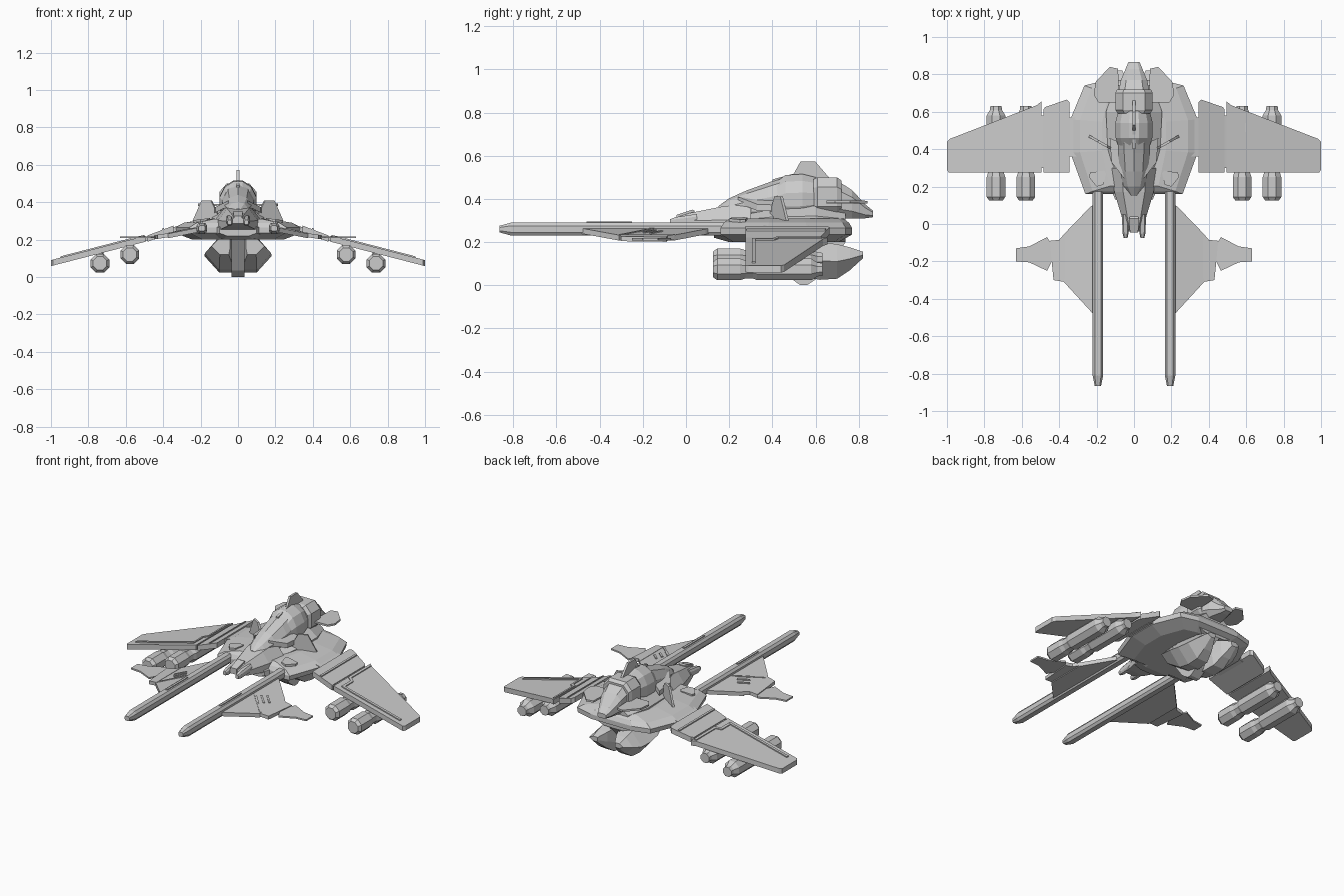
import bpy, bmesh, math


def finish(name, bm, mirror=False):
    bmesh.ops.recalc_face_normals(bm, faces=bm.faces)
    me = bpy.data.meshes.new(name)
    bm.to_mesh(me)
    bm.free()
    ob = bpy.data.objects.new(name, me)
    bpy.context.collection.objects.link(ob)
    if mirror:
        m = ob.modifiers.new("mirror", 'MIRROR')
        m.use_mirror_merge = False
    return ob


def skin(name, rings, mirror=False):
    """Bridge closed rings of points and cap both ends."""
    bm = bmesh.new()
    vs = [[bm.verts.new(p) for p in r] for r in rings]
    n = len(vs[0])
    for a, b in zip(vs, vs[1:]):
        for i in range(n):
            j = (i + 1) % n
            bm.faces.new((a[i], a[j], b[j], b[i]))
    bm.faces.new(vs[0])
    bm.faces.new(vs[-1])
    return finish(name, bm, mirror)


def ngon(n, phase=0.5):
    k = 1 / math.cos(math.pi / n) if phase else 1
    return [(k * math.cos(2 * math.pi * (i + phase) / n),
             k * math.sin(2 * math.pi * (i + phase) / n)) for i in range(n)]


BOX = [(-1, -1), (1, -1), (1, 1), (-1, 1)]
BEVEL = [(-.6, -1), (.6, -1), (1, -.5), (1, .5), (.6, 1), (-.6, 1), (-1, .5), (-1, -.5)]
ROOF = [(-1, -1), (1, -1), (1, -.1), (.55, 1), (-.55, 1), (-1, -.1)]


def loft(name, prof, secs, cx=0, mirror=False):
    """secs: (y, half width, z bottom, z top)"""
    return skin(name, [[(cx + w * u, y, (b + t) / 2 + (t - b) / 2 * v) for u, v in prof]
                       for y, w, b, t in secs], mirror)


def plate(name, pts, x0, z0, slope, th, mirror=True):
    """Plan outline with top surface z0 + slope * (x - x0)"""
    top = [(x, y, z0 + slope * (x - x0)) for x, y in pts]
    return skin(name, [[(x, y, z - th) for x, y, z in top], top], mirror)


# Main hull: stacked plan outlines
half = [(.26, .16), (.34, .38), (.34, .56), (.265, .74), (.15, .77)]
outline = half + [(-x, y) for x, y in reversed(half)]


def hull_ring(z, sx, sy):
    return [(x * sx, .46 + (y - .46) * sy, z) for x, y in outline]


skin("hull", [hull_ring(.2, .72, .8), hull_ring(.235, .98, 1), hull_ring(.265, 1, 1),
              hull_ring(.29, .85, .95), hull_ring(.31, .5, .86)])
loft("lower_intake", BEVEL, [(.13, .1, .22, .28), (.2, .13, .2, .29), (.74, .12, .2, .28)])

# Forward nose, sensor block and twin prongs
loft("nose", ROOF, [(-.04, .04, .285, .315), (.02, .06, .27, .335),
                    (.17, .105, .25, .365), (.3, .12, .25, .38)])
loft("nose_block", BOX, [(-.045, .022, .29, .325), (.03, .026, .3, .35), (.04, .022, .3, .345)])
loft("nose_prong", BEVEL, [(-.075, .01, .28, .305), (-.05, .016, .275, .315), (.05, .02, .28, .33)],
     .045, True)

# Canopy dome and its collar, faceted
loft("canopy", ngon(10), [(.15, .02, .32, .365), (.2, .055, .30, .40), (.28, .075, .29, .435),
                          (.38, .085, .28, .47), (.45, .085, .28, .495)])
loft("dome", ngon(12), [(.42, .085, .29, .48), (.46, .098, .28, .51), (.54, .1, .28, .515),
                        (.6, .085, .3, .5), (.64, .05, .34, .46)])
loft("shoulder", ROOF, [(.26, .1, .28, .33), (.4, .14, .28, .36), (.6, .15, .28, .37),
                        (.74, .1, .28, .34)])
plate("collar_brace", [(.05, .24), (.12, .33), (.13, .46), (.085, .44), (.08, .34)],
      .05, .41, -.5, .03)

# Tail block and tapering tail cone
loft("tail_block", BEVEL, [(.59, .085, .33, .49), (.61, .1, .32, .5), (.7, .1, .32, .5),
                           (.72, .09, .325, .485)])
loft("tail_cone", BEVEL, [(.7, .085, .31, .485), (.77, .07, .31, .44), (.83, .045, .31, .375),
                          (.866, .03, .315, .345)])
plate("tail_plane", [(.08, .65), (.19, .65), (.215, .69), (.205, .76), (.13, .84), (.085, .83)],
      .08, .39, .02, .012)
skin("top_fin", [[(x, y, z) for y, z in
                  [(.49, .5), (.53, .572), (.6, .572), (.67, .49)]] for x in (-.007, .007)])
loft("dorsal_strip", BOX, [(.4, .008, .47, .49), (.53, .008, .5, .525)])

# Swept side fins beside the dome
fin = [(0, .30), (1, .30), (.68, .41), (.35, .41)]
skin("side_fin", [[(.09 + .15 * t + d, .385 + .085 * t - 2 * d, z) for t, z in fin]
                  for d in (-.003, .003)], True)

# Deck hatches
plate("deck_hatch", [(.15, .27), (.16, .285), (.235, .275), (.24, .25), (.2, .2), (.165, .21)],
      .15, .315, -.12, .04)

# Long forward booms with top rails
loft("boom", BEVEL, [(-.865, .017, .245, .275), (-.81, .028, .23, .29), (.3, .028, .23, .29)],
     .193, True)
loft("boom_rail", BOX, [(-.46, .007, .28, .296), (-.25, .007, .28, .296)], .193, True)

# Forward delta wings, their end strips, winglets and vents
plate("delta_wing", [(.21, .11), (.235, .09), (.375, -.055), (.375, -.31), (.21, -.49)],
      .21, .265, -.2, .025)
plate("delta_edge", [(.37, -.05), (.4, -.085), (.45, -.09), (.44, -.2), (.43, -.3), (.37, -.31)],
      .37, .235, -.15, .022)
plate("winglet", [(.44, -.11), (.465, -.07), (.56, -.12), (.63, -.13), (.63, -.2), (.56, -.205),
                  (.465, -.25), (.44, -.2)], .44, .218, 0, .01)
for i in range(3):
    x, y = .245 + .02 * i, -.175 + .03 * i
    plate("delta_vent_%d" % (i + 1), [(x, y), (x + .055, y - .055), (x + .063, y - .047), (x + .008, y + .008)],
          .21, .27, -.2, .01)
plate("delta_seam", [(.225, -.16), (.37, -.305), (.375, -.295), (.225, -.145)], .21, .269, -.2, .01)

# Main wings: hinge, root panel, outer panel, raised strips
W = (.49, .222, -.258)
plate("wing_hinge", [(.3, .36), (.36, .36), (.36, .57), (.3, .57)], .34, .268, -.3, .03)
plate("wing_root", [(.345, .275), (.485, .275), (.485, .61), (.475, .625), (.36, .665), (.345, .65)],
      .345, .275, -.38, .034)
plate("root_strip", [(.395, .28), (.405, .28), (.405, .645), (.395, .648)], .345, .282, -.38, .012)
plate("wing_joint", [(.47, .3), (.51, .3), (.51, .58), (.47, .58)], .49, .215, -.3, .02)
plate("wing_outer", [(.495, .275), (.99, .275), (1, .29), (1, .44), (.985, .455), (.52, .635),
                     (.495, .655)], *W, .032)
plate("wing_strip", [(.53, .305), (.95, .305), (.95, .322), (.53, .322)], .49, .229, -.258, .012)
plate("wing_rib", [(.53, .305), (.545, .305), (.545, .41), (.515, .43), (.515, .63), (.5, .63),
                   (.5, .42), (.53, .4)], .49, .228, -.258, .012)

# Underwing pods with pylons
for i, (x, z) in enumerate([(.578, .12), (.738, .073)], 1):
    loft("pod_%d" % i, ngon(8), [(y, r, z - r, z + r) for y, r in
         [(.125, .036), (.145, .05), (.25, .05), (.275, .042), (.31, .042), (.33, .05),
          (.58, .05), (.61, .032), (.632, .03)]], x, True)
    loft("pylon_%d" % i, BOX, [(.3, .012, z + .03, z + .075), (.54, .018, z + .03, z + .075)], x, True)

# Belly engines and keel
BELLY = [(-.85, -1), (.1, -1), (1, 0), (.1, 1), (-1, 1), (-1, -.2)]
loft("belly_engine", BELLY, [(.42, .05, .12, .21), (.54, .085, .04, .215), (.62, .088, .025, .2),
                             (.7, .08, .03, .19), (.76, .06, .07, .175), (.82, .03, .125, .155)],
     .092, True)
skin("keel", [[(x, y, z) for y, z in [(.36, .2), (.48, .035), (.53, 0), (.56, 0), (.62, .04), (.74, .2)]]
              for x in (-.034, .034)])
